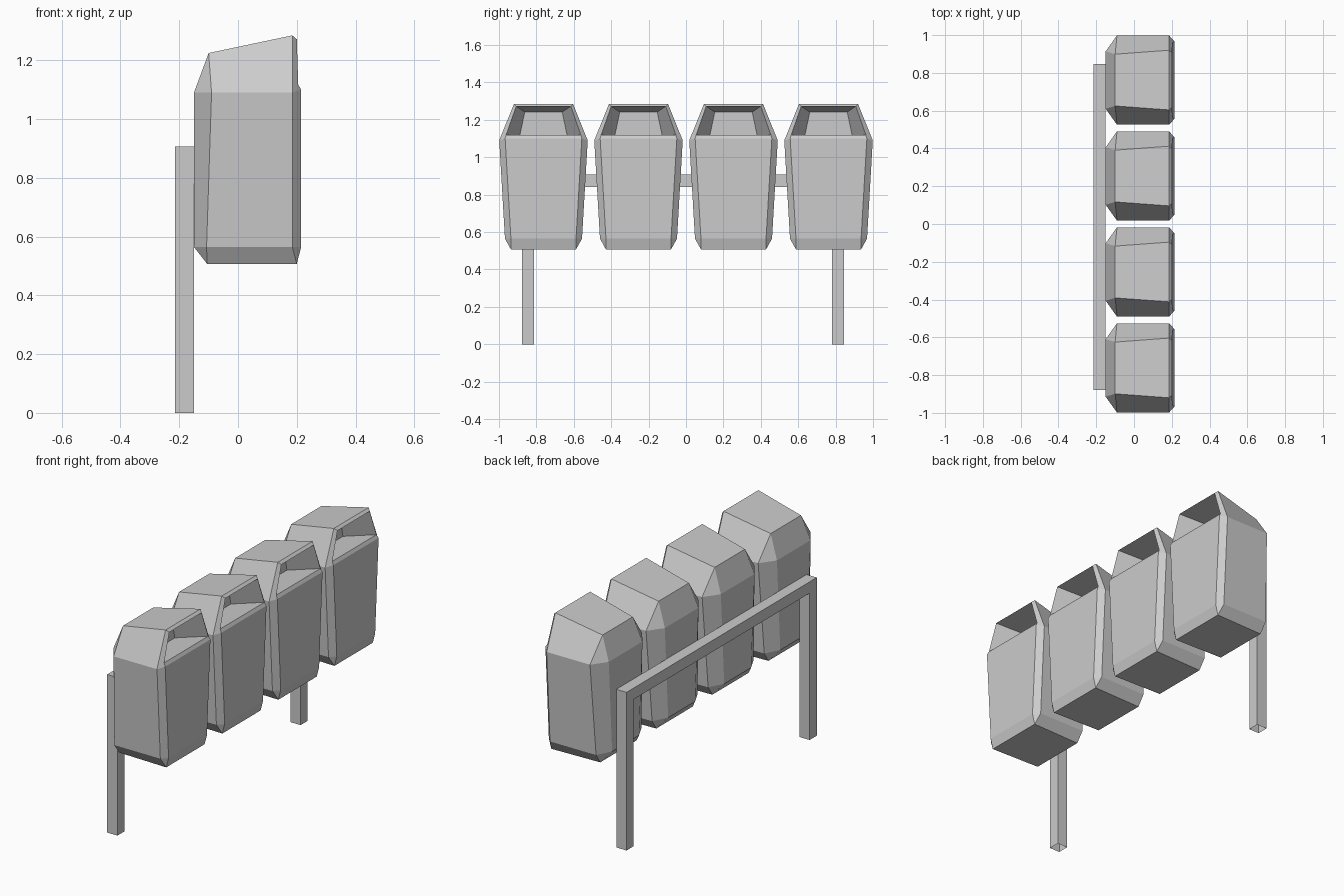
import bpy, bmesh

if "Cube" in bpy.data.objects:
    bpy.data.objects.remove(bpy.data.objects["Cube"])

# One bin: named points (x, half width, z), used at +y and -y
P = {
    "top_back": (-0.10, 0.137, 1.225), "top_front": (0.185, 0.158, 1.285),
    "waist_back": (-0.15, 0.152, 1.09), "waist_side_b": (-0.09, 0.2365, 1.09),
    "waist_side_f": (0.185, 0.2365, 1.09), "waist_front": (0.215, 0.205, 1.10),
    "low_back": (-0.15, 0.122, 0.565), "low_side_b": (-0.107, 0.206, 0.565),
    "low_side_f": (0.185, 0.206, 0.565), "low_front": (0.215, 0.174, 0.565),
    "base_back": (-0.105, 0.165, 0.507), "base_front": (0.20, 0.174, 0.507),
    "rim": (0.20, 0.146, 1.272), "sill": (0.205, 0.20, 1.118),
    "in_top": (0.04, 0.10, 1.242), "in_low": (0.04, 0.132, 1.09),
}
# Faces spanning the full width: a closed loop around the side profile
LOOP = ["top_back", "waist_back", "low_back", "base_back", "base_front", "low_front",
        "waist_front", "sill", "in_low", "in_top", "rim", "top_front"]
# Faces on each flank, made on both sides
FLANK = [
    ("waist_back", "low_back", "low_side_b", "waist_side_b"),
    ("waist_side_b", "low_side_b", "low_side_f", "waist_side_f"),
    ("waist_side_f", "low_side_f", "low_front", "waist_front"),
    ("low_back", "base_back", "low_side_b"),
    ("low_side_b", "base_back", "base_front", "low_side_f"),
    ("low_side_f", "base_front", "low_front"),
    ("waist_back", "waist_side_b", "top_back"),
    ("waist_side_b", "waist_side_f", "top_front", "top_back"),
    ("waist_side_f", "waist_front", "sill", "rim", "top_front"),
    ("sill", "in_low", "in_top", "rim"),
]


def finish(bm, name):
    bmesh.ops.recalc_face_normals(bm, faces=bm.faces)
    me = bpy.data.meshes.new(name)
    bm.to_mesh(me)
    bm.free()
    ob = bpy.data.objects.new(name, me)
    bpy.context.collection.objects.link(ob)
    return ob


# Bins
bm = bmesh.new()
left = {k: bm.verts.new((x, -h, z)) for k, (x, h, z) in P.items()}
right = {k: bm.verts.new((x, h, z)) for k, (x, h, z) in P.items()}
for a, b in zip(LOOP, LOOP[1:] + LOOP[:1]):
    bm.faces.new((left[a], left[b], right[b], right[a]))
for names in FLANK:
    bm.faces.new([left[n] for n in names])
    bm.faces.new([right[n] for n in reversed(names)])
first = finish(bm, "bin_1")
first.location.y = -0.762
for i in range(1, 4):
    ob = bpy.data.objects.new(f"bin_{i + 1}", first.data)
    ob.location.y = -0.762 + 0.508 * i
    bpy.context.collection.objects.link(ob)

# Support frame: mitred square tube, open at the feet
y0, y1, top, t = -0.878, 0.846, 0.907, 0.065
outer = [(y0, 0), (y0, top), (y1, top), (y1, 0)]
inner = [(y0 + t, 0), (y0 + t, top - t), (y1 - t, top - t), (y1 - t, 0)]
bm = bmesh.new()
rings = [[bm.verts.new((x, y, z)) for x, (y, z) in
          ((-0.215, o), (-0.15, o), (-0.15, n), (-0.215, n))]
         for o, n in zip(outer, inner)]
for a, b in zip(rings, rings[1:]):
    for i in range(4):
        j = (i + 1) % 4
        bm.faces.new((a[i], a[j], b[j], b[i]))
finish(bm, "support_frame")
